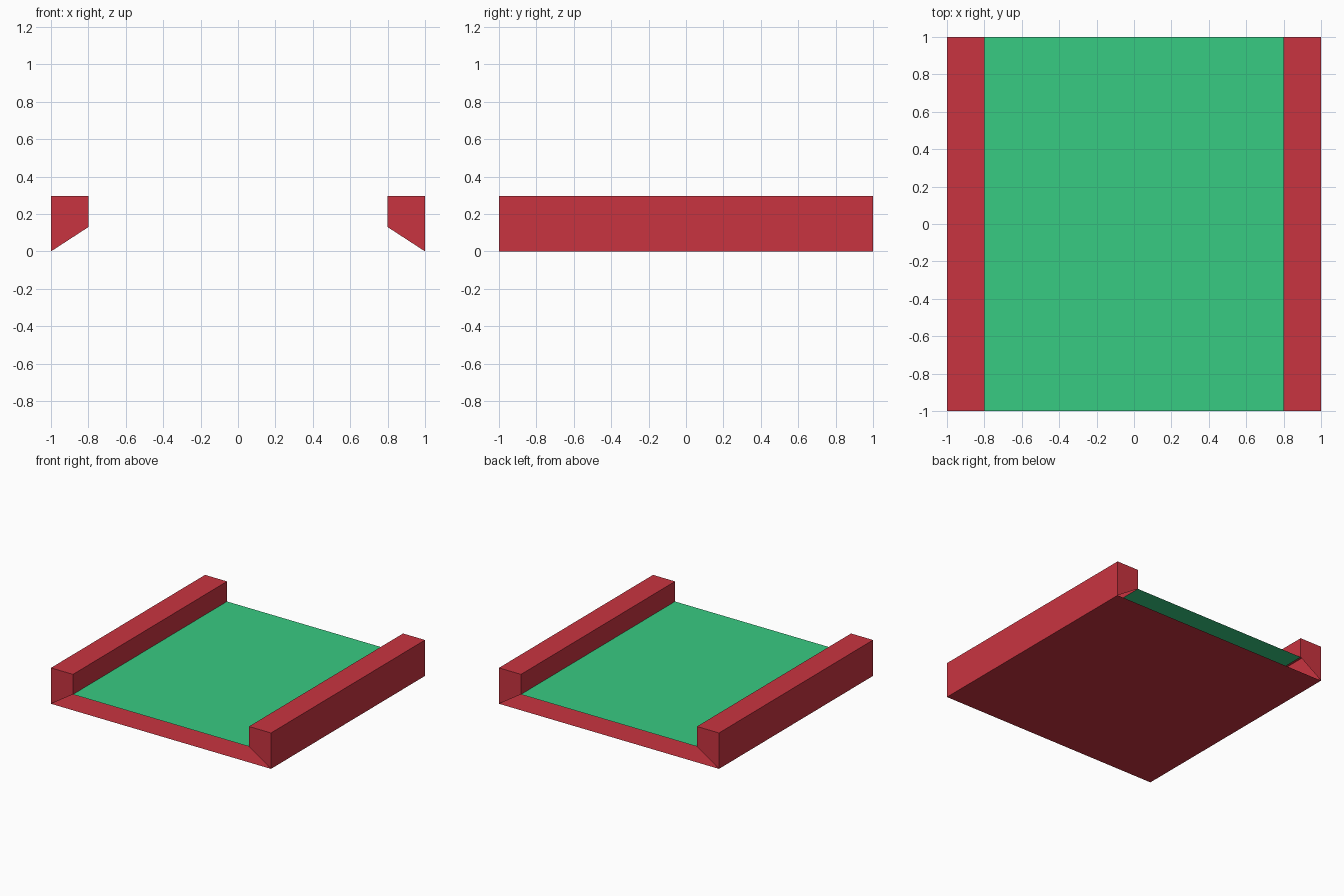
import bpy
import bmesh

cube = bpy.data.objects.get("Cube")
if cube:
    bpy.data.objects.remove(cube, do_unlink=True)

HALF = 1.0        # half length and half width
INNER = 0.8       # inner face of the rails
BED = 0.13        # height of the bed
TOP = 0.295       # height of the rails


def material(name, rgb):
    color = (*rgb, 1.0)
    mat = bpy.data.materials.new(name)
    mat.use_nodes = True
    mat.diffuse_color = color
    mat.node_tree.nodes["Principled BSDF"].inputs["Base Color"].default_value = color
    return mat


def add_object(name, bm, mat):
    mesh = bpy.data.meshes.new(name)
    bm.to_mesh(mesh)
    bm.free()
    mesh.materials.append(mat)
    obj = bpy.data.objects.new(name, mesh)
    bpy.context.collection.objects.link(obj)
    return obj


def sheet(name, half_width, z, mat, facing_down=False):
    bm = bmesh.new()
    corners = [(-1, -1), (1, -1), (1, 1), (-1, 1)]
    if facing_down:
        corners.reverse()
    bm.faces.new([bm.verts.new((sx * half_width, sy * HALF, z)) for sx, sy in corners])
    return add_object(name, bm, mat)


red = material("red", (0.584, 0.034, 0.051))
green = material("green", (0.039, 0.597, 0.223))

# Bottom sheet and raised bed, open between them at both ends
sheet("bottom_sheet", HALF, 0, red, facing_down=True)
sheet("bed", INNER, BED, green)

# Side rails: extruded profile, open on the sloping underside
bm = bmesh.new()
profile = [(HALF, 0), (HALF, TOP), (INNER, TOP), (INNER, BED)]
cap = bm.faces.new([bm.verts.new((x, -HALF, z)) for x, z in profile])
result = bmesh.ops.extrude_face_region(bm, geom=[cap], use_keep_orig=True)
moved = [v for v in result["geom"] if isinstance(v, bmesh.types.BMVert)]
bmesh.ops.translate(bm, verts=moved, vec=(0, 2 * HALF, 0))
bmesh.ops.recalc_face_normals(bm, faces=bm.faces)
bm.normal_update()
underside = [f for f in bm.faces if f.normal.z < -0.5]
bmesh.ops.delete(bm, geom=underside, context='FACES_ONLY')
rails = add_object("side_rails", bm, red)
rails.modifiers.new("mirror", 'MIRROR').use_axis = (True, False, False)
